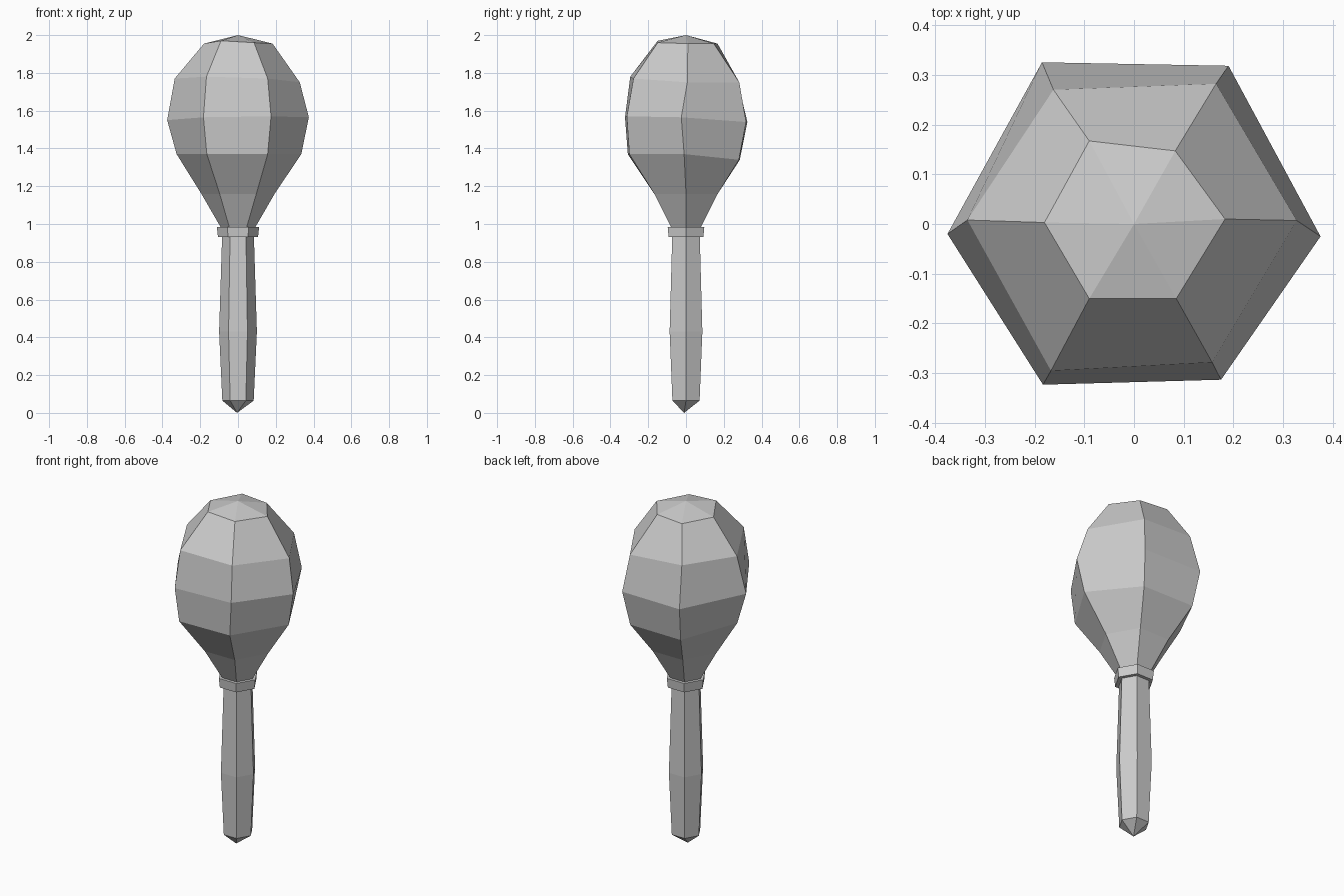
import bpy, bmesh
from math import cos, sin, pi

if "Cube" in bpy.data.objects:
    bpy.data.objects.remove(bpy.data.objects["Cube"])


def hexagon(r, z, cx=0.0, cy=0.0):
    """Six points, corners on +x and -x, counter-clockwise."""
    return [(cx + r * cos(i * pi / 3), cy + r * sin(i * pi / 3), z) for i in range(6)]


def loft(name, rings, bottom_tip=None, top_tip=None):
    """Skin six-sided rings from bottom to top, ended by a tip or a flat cap."""
    bm = bmesh.new()
    loops = [[bm.verts.new(p) for p in ring] for ring in rings]
    for a, b in zip(loops, loops[1:]):
        for i in range(6):
            j = (i + 1) % 6
            bm.faces.new((a[i], a[j], b[j], b[i]))
    for loop, tip in ((loops[0], bottom_tip), (loops[-1], top_tip)):
        if tip:
            t = bm.verts.new(tip)
            for i in range(6):
                bm.faces.new((loop[i], loop[(i + 1) % 6], t))
        else:
            bm.faces.new(loop)
    bmesh.ops.recalc_face_normals(bm, faces=bm.faces)
    mesh = bpy.data.meshes.new(name)
    bm.to_mesh(mesh)
    bm.free()
    ob = bpy.data.objects.new(name, mesh)
    bpy.context.collection.objects.link(ob)
    return ob


# Handle: slightly swollen grip with a pointed butt
loft("handle",
     [hexagon(0.083, 0.065), hexagon(0.1, 0.43), hexagon(0.084, 0.94)],
     bottom_tip=(-0.005, -0.01, 0))

# Collar between handle and head
loft("collar", [hexagon(0.106, 0.93), hexagon(0.112, 0.985)])

# Head: hand-carved, slightly uneven gourd
belly = [(0.375, -0.025, 1.565), (0.19, 0.318, 1.54), (-0.185, 0.325, 1.54),
         (-0.375, -0.02, 1.55), (-0.183, -0.323, 1.565), (0.175, -0.313, 1.57)]
shoulder = [(0.327, 0.007, 1.75), (0.165, 0.282, 1.75), (-0.162, 0.27, 1.77),
            (-0.335, 0.008, 1.77), (-0.167, -0.295, 1.78), (0.157, -0.278, 1.77)]
crown = [(0.183, 0.01, 1.955), (0.083, 0.147, 1.955), (-0.09, 0.167, 1.955),
         (-0.18, 0.003, 1.955), (-0.09, -0.15, 1.97), (0.085, -0.15, 1.96)]
lower = [(0.335, -0.01, 1.37), (0.165, 0.28, 1.34), (-0.165, 0.285, 1.34),
         (-0.325, -0.01, 1.37), (-0.165, -0.308, 1.37), (0.157, -0.3, 1.37)]
loft("head",
     [hexagon(0.09, 0.98), hexagon(0.194, 1.16), lower, belly, shoulder, crown],
     top_tip=(0, 0, 2.0))
